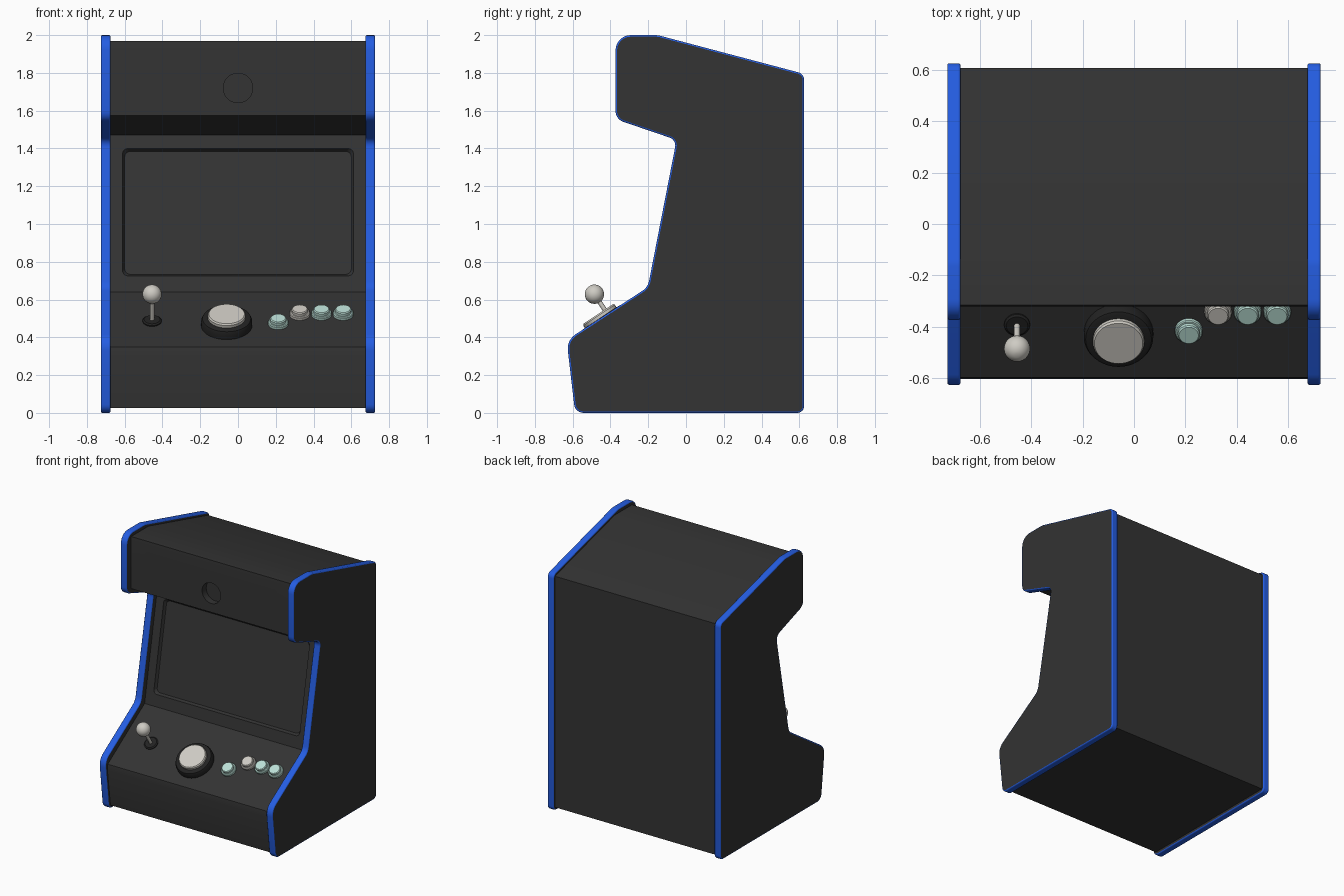
import bpy, bmesh, math
from mathutils import Vector, Matrix

if "Cube" in bpy.data.objects:
    bpy.data.objects.remove(bpy.data.objects["Cube"])


def material(name, rgb):
    m = bpy.data.materials.new(name)
    m.use_nodes = True
    m.diffuse_color = (*rgb, 1)
    m.node_tree.nodes["Principled BSDF"].inputs["Base Color"].default_value = (*rgb, 1)
    return m


charcoal = material("charcoal", (0.033, 0.033, 0.033))
black = material("black", (0.016, 0.016, 0.016))
blue = material("blue trim", (0.018, 0.11, 0.76))
cream = material("cream", (0.62, 0.60, 0.55))
mint = material("mint", (0.50, 0.74, 0.67))


def fillet(corners, segments=6):
    """Round each (a, b, radius) corner of a closed polygon."""
    out = []
    for i, (a, b, r) in enumerate(corners):
        p = Vector((a, b))
        if r == 0:
            out.append(p)
            continue
        d1 = (Vector(corners[i - 1][:2]) - p).normalized()
        d2 = (Vector(corners[(i + 1) % len(corners)][:2]) - p).normalized()
        half = d1.angle(d2) / 2
        center = p + (d1 + d2).normalized() * r / math.sin(half)
        start = p + d1 * r / math.tan(half) - center
        end = p + d2 * r / math.tan(half) - center
        sweep = start.angle_signed(end)
        for k in range(segments + 1):
            out.append(center + Matrix.Rotation(-sweep * k / segments, 2) @ start)
    return out


def loft(name, loops, mats, side_index=0):
    """Skin equal-length loops and cap both ends."""
    bm = bmesh.new()
    rings = [[bm.verts.new(p) for p in loop] for loop in loops]
    n = len(rings[0])
    for lower, upper in zip(rings, rings[1:]):
        for i in range(n):
            j = (i + 1) % n
            f = bm.faces.new((lower[i], lower[j], upper[j], upper[i]))
            f.material_index = side_index
    bm.faces.new(rings[0])
    bm.faces.new(rings[-1])
    bmesh.ops.recalc_face_normals(bm, faces=bm.faces)
    me = bpy.data.meshes.new(name)
    bm.to_mesh(me)
    bm.free()
    ob = bpy.data.objects.new(name, me)
    bpy.context.collection.objects.link(ob)
    for m in mats:
        me.materials.append(m)
    return ob


def prism(name, profile, x0, x1, mats, side_index=0):
    return loft(name, [[(x, p.x, p.y) for p in profile] for x in (x0, x1)], mats, side_index)


def turned(name, frame, rings, mat, sides=32):
    """Round part from (radius, height) rings, standing in a frame."""
    angles = [math.tau * i / sides for i in range(sides)]
    return loft(name, [[frame @ Vector((r * math.cos(a), r * math.sin(a), h)) for a in angles]
                       for r, h in rings], [mat])


def tilted(x, y, z, up_y, up_z):
    """Frame at a point whose local z is the outward normal of a sloped panel."""
    n = Vector((0, up_y, up_z)).normalized()
    u = n.cross(Vector((1, 0, 0)))
    rot = Matrix((Vector((1, 0, 0)), u, n)).transposed().to_4x4()
    return Matrix.Translation((x, y, z)) @ rot


def carve(target, cutter):
    mod = target.modifiers.new("cut", "BOOLEAN")
    mod.operation, mod.object, mod.solver = "DIFFERENCE", cutter, "EXACT"
    bpy.context.view_layer.objects.active = target
    bpy.ops.object.modifier_apply(modifier=mod.name)
    bpy.data.objects.remove(cutter)


# Side panels with rounded blue edging
side = fillet([(0.625, 0, 0.035), (0.625, 1.795, 0.04), (-0.15, 2.0, 0.12), (-0.373, 2.0, 0.08),
               (-0.373, 1.555, 0.06), (-0.05, 1.445, 0.045), (-0.202, 0.665, 0.08),
               (-0.632, 0.385, 0.09), (-0.587, 0, 0.05)])
for name, s in (("left_side_panel", 1), ("right_side_panel", -1)):
    panel = prism(name, side, 0.675 * s, 0.726 * s, [charcoal, blue], 1)
    bev = panel.modifiers.new("edging", "BEVEL")
    bev.width, bev.segments, bev.material = 0.008, 3, 1
    bev.limit_method, bev.angle_limit = "ANGLE", math.radians(60)

# Cabinet between the side panels
inner = [(0.607, 0.025), (0.607, 1.778), (-0.11, 1.968), (-0.316, 1.968), (-0.32, 1.915),
         (-0.32, 1.575), (0, 1.47), (-0.155, 0.64), (-0.597, 0.348), (-0.602, 0.305), (-0.565, 0.025)]
cabinet = prism("cabinet", [Vector(p) for p in inner], -0.678, 0.678, [charcoal])

# Recessed screen with sloping rim
screen = tilted(0, -0.076, 1.0625, -0.83, 0.155)


def screen_loop(inset, h):
    w, t = 0.612 - inset, 0.343 - inset
    pts = fillet([(-w, -t, 0.03), (w, -t, 0.03), (w, t, 0.03), (-w, t, 0.03)])
    return [screen @ Vector((p.x, p.y, h)) for p in pts]


carve(cabinet, loft("screen_cutter", [screen_loop(0.012, -0.02), screen_loop(0, 0),
                                      screen_loop(0, 0.05)], [charcoal]))

# Round recess in the header
carve(cabinet, turned("recess_cutter", tilted(0, -0.32, 1.72, -1, 0),
                      [(0.078, -0.05), (0.078, 0.05)], charcoal))


# Controls stand on the sloped deck
def deck(x, y):
    return tilted(x, y, 0.348 + (y + 0.597) * 0.292 / 0.442, -0.292, 0.442)


# Joystick
stick = deck(-0.455, -0.39)
turned("joystick_base", stick, [(0.05, -0.01), (0.05, 0.006), (0.042, 0.012)], black)
turned("joystick_shaft", stick, [(0.012, 0), (0.012, 0.15)], cream, 12)
ball = [(0.051 * math.sin(math.pi * k / 16), 0.172 - 0.051 * math.cos(math.pi * k / 16))
        for k in range(1, 16)]
turned("joystick_ball", stick, ball, cream, 24)

# Large push button
big = deck(-0.06, -0.424)
turned("large_button_ring", big, [(0.135, -0.01), (0.135, 0.03), (0.128, 0.045), (0.115, 0.05)], black, 40)
turned("large_button_cap", big, [(0.1, 0.04), (0.1, 0.066), (0.094, 0.074)], cream, 40)

# Small push buttons
for i, (x, y, mat) in enumerate([(0.213, -0.412, mint), (0.327, -0.338, cream),
                                 (0.442, -0.338, mint), (0.557, -0.338, mint)]):
    turned(f"small_button_{i + 1}", deck(x, y),
           [(0.054, -0.01), (0.054, 0.014), (0.05, 0.018), (0.043, 0.018), (0.043, 0.034), (0.038, 0.039)],
           mat, 20)

# Smooth shading with sharp edges kept
for ob in bpy.context.collection.objects:
    if ob.type == "MESH":
        ob.select_set(True)
        bpy.context.view_layer.objects.active = ob
bpy.ops.object.shade_smooth_by_angle(angle=math.radians(32))
